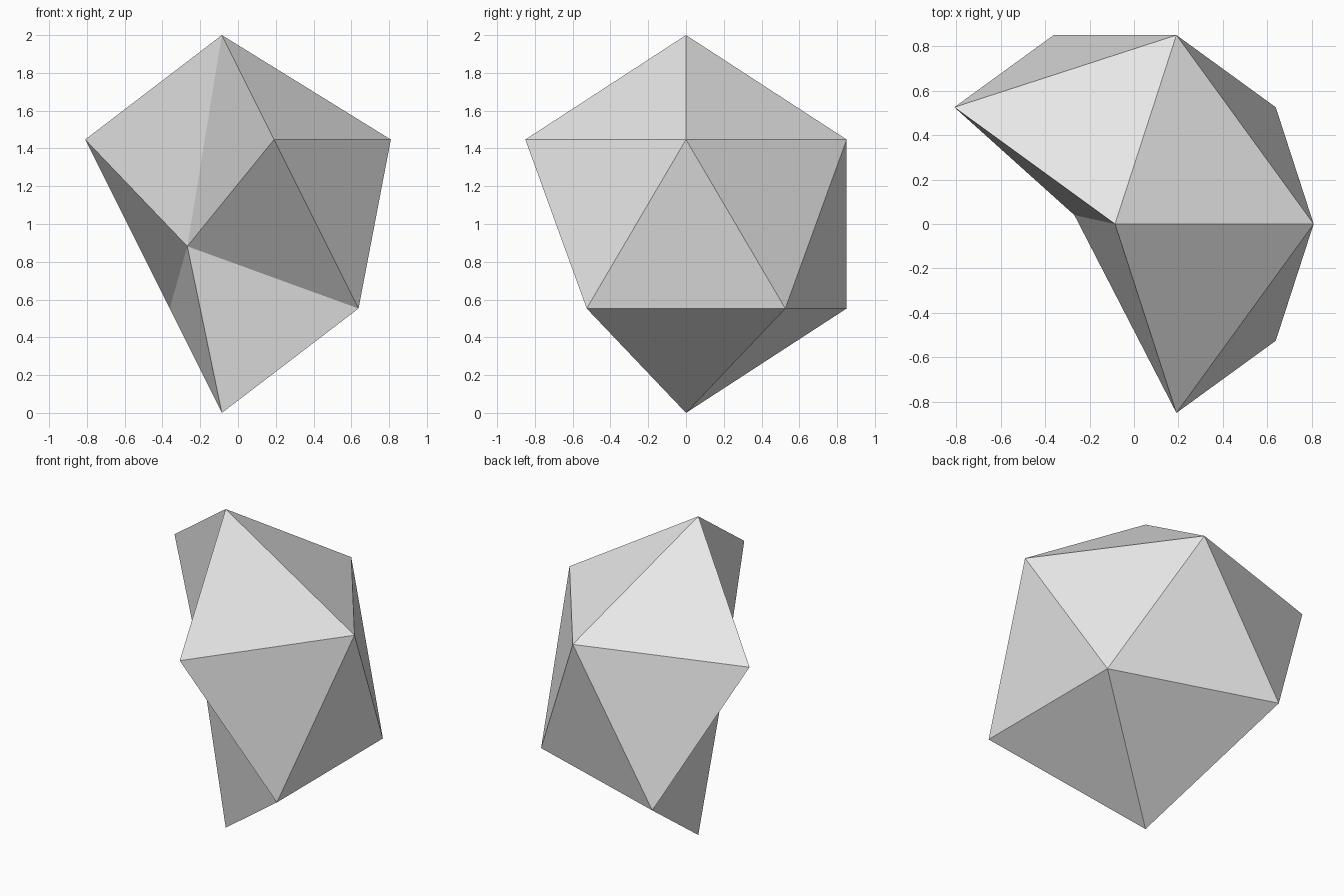
import bpy, bmesh
from mathutils import Vector

if "Cube" in bpy.data.objects:
    bpy.data.objects.remove(bpy.data.objects["Cube"])

# Faceted stone: an icosahedron with one face pushed inward to a single point
bm = bmesh.new()
bmesh.ops.create_icosphere(bm, subdivisions=1, radius=1.0)
bm.normal_update()

# Collapse the front-left face into a dent near the centre
dent_dir = Vector((-0.63, -0.46, -0.15))
face = max(bm.faces, key=lambda f: f.calc_center_median().dot(dent_dir))
bmesh.ops.pointmerge(bm, verts=list(face.verts), merge_co=Vector((-0.183, 0.04, -0.118)))

# Centre on x and stand on the ground
xs = [v.co.x for v in bm.verts]
zs = [v.co.z for v in bm.verts]
bmesh.ops.translate(bm, verts=bm.verts, vec=(-(min(xs) + max(xs)) / 2, 0, -min(zs)))
bmesh.ops.recalc_face_normals(bm, faces=bm.faces)

mesh = bpy.data.meshes.new("dented_stone")
bm.to_mesh(mesh)
bm.free()

# Plain light grey, flat shaded
grey = bpy.data.materials.new("light grey")
grey.diffuse_color = (0.8, 0.8, 0.8, 1)
grey.use_nodes = True
grey.node_tree.nodes["Principled BSDF"].inputs["Base Color"].default_value = grey.diffuse_color
mesh.materials.append(grey)

stone = bpy.data.objects.new("dented_stone", mesh)
bpy.context.collection.objects.link(stone)
